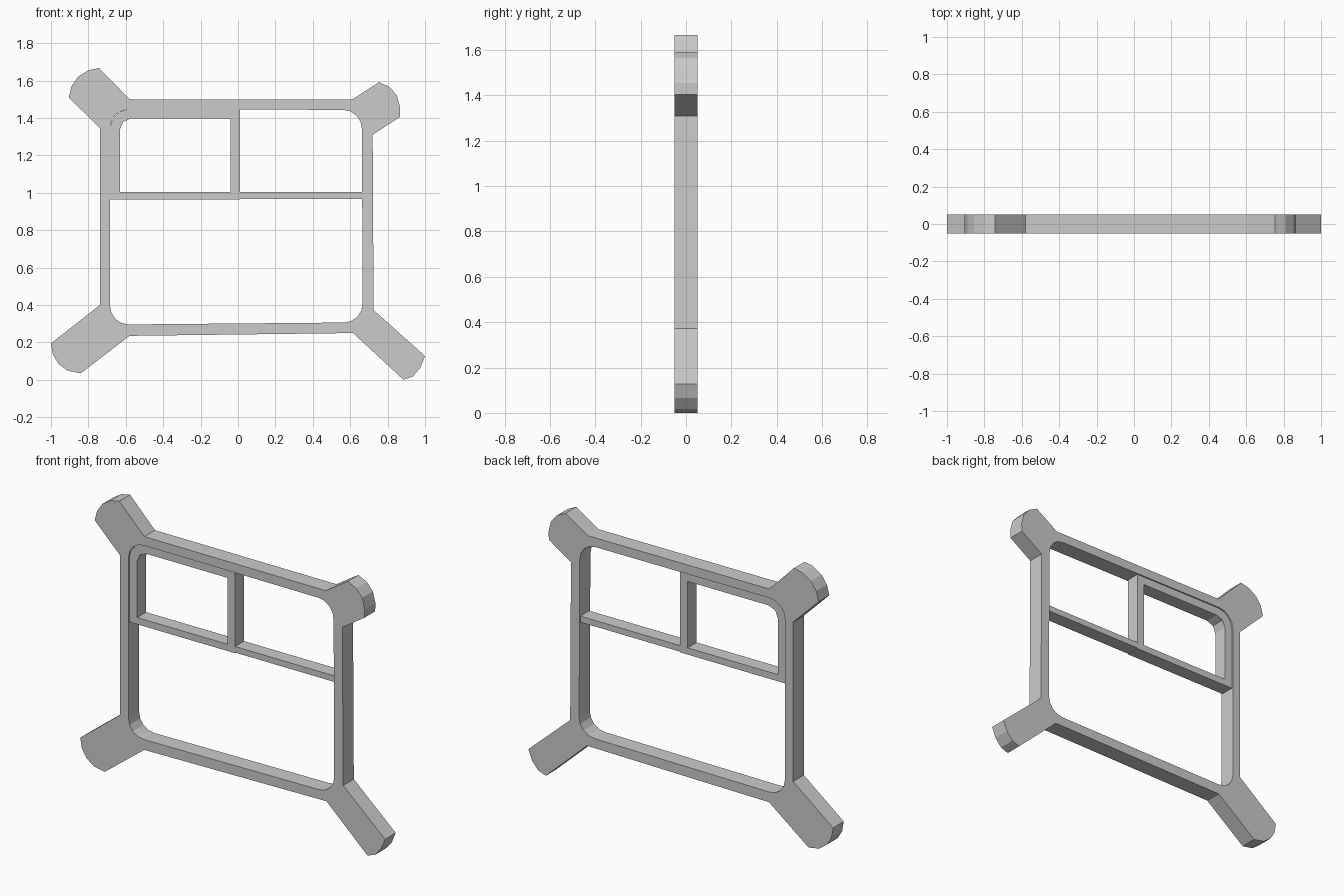
import bpy, bmesh, math
from mathutils import Vector

if "Cube" in bpy.data.objects:
    bpy.data.objects.remove(bpy.data.objects["Cube"])


def rounded(corners, segs=4):
    """Closed loop from (x, z, radius) corners, each rounded by an arc-like blend."""
    pts, n = [], len(corners)
    for i, (x, z, r) in enumerate(corners):
        p = Vector((x, z))
        if r == 0:
            pts.append(p)
            continue
        a = (Vector(corners[i - 1][:2]) - p).normalized() * r
        b = (Vector(corners[(i + 1) % n][:2]) - p).normalized() * r
        for k in range(segs + 1):
            t = math.pi / 2 * k / segs
            pts.append(p + a * (1 - math.sin(t)) + b * (1 - math.cos(t)))
    return pts


def plate(name, loops, depth):
    """Extrude an outline (with optional hole loops) along y, centred on y = 0."""
    bm = bmesh.new()
    edges = []
    for loop in loops:
        vs = [bm.verts.new((p[0], -depth / 2, p[1])) for p in loop]
        edges += [bm.edges.new((vs[i - 1], vs[i])) for i in range(len(vs))]
    bmesh.ops.triangle_fill(bm, edges=edges, use_beauty=True, normal=(0, -1, 0))
    ext = bmesh.ops.extrude_face_region(bm, geom=bm.faces[:], use_keep_orig=True)
    moved = [g for g in ext["geom"] if isinstance(g, bmesh.types.BMVert)]
    bmesh.ops.translate(bm, verts=moved, vec=(0, depth, 0))
    bmesh.ops.recalc_face_normals(bm, faces=bm.faces[:])
    mesh = bpy.data.meshes.new(name)
    bm.to_mesh(mesh)
    bm.free()
    obj = bpy.data.objects.new(name, mesh)
    bpy.context.collection.objects.link(obj)
    return obj


# Outer frame with four blunt arms at the corners
top_left = [(-.58, 1.50), (-.743, 1.667), (-.80, 1.655), (-.855, 1.62), (-.89, 1.57), (-.905, 1.51), (-.738, 1.345)]
bottom_left = [(-.738, .40), (-1, .195), (-.99, .135), (-.96, .085), (-.91, .048), (-.84, .035), (-.58, .235)]
bottom_right = [(.615, .25), (.885, 0), (.935, .018), (.975, .065), (1, .127), (.725, .373)]
top_right = [(.72, 1.31), (.865, 1.405), (.867, 1.455), (.85, 1.52), (.81, 1.565), (.755, 1.592), (.61, 1.498)]
opening = rounded([(-.684, 1.447, .1), (-.684, .295, .1), (.667, .307, .1), (.662, 1.443, .1)])
plate("outer_frame", [top_left + bottom_left + bottom_right + top_right, opening], 0.1)

# Upper left sash, slightly thinner than the frame
sash = rounded([(.01, 1.447, 0), (-.684, 1.447, .1), (-.684, .963, 0), (.01, .963, 0)], 3)
pane = rounded([(-.04, 1.397, 0), (-.632, 1.397, .06), (-.632, 1.003, 0), (-.04, 1.003, 0)], 2)
plate("left_sash", [sash, pane], 0.084)

# Rail across the right half
plate("right_rail", [[(.01, .967), (.665, .967), (.665, 1.003), (.01, 1.003)]], 0.084)
